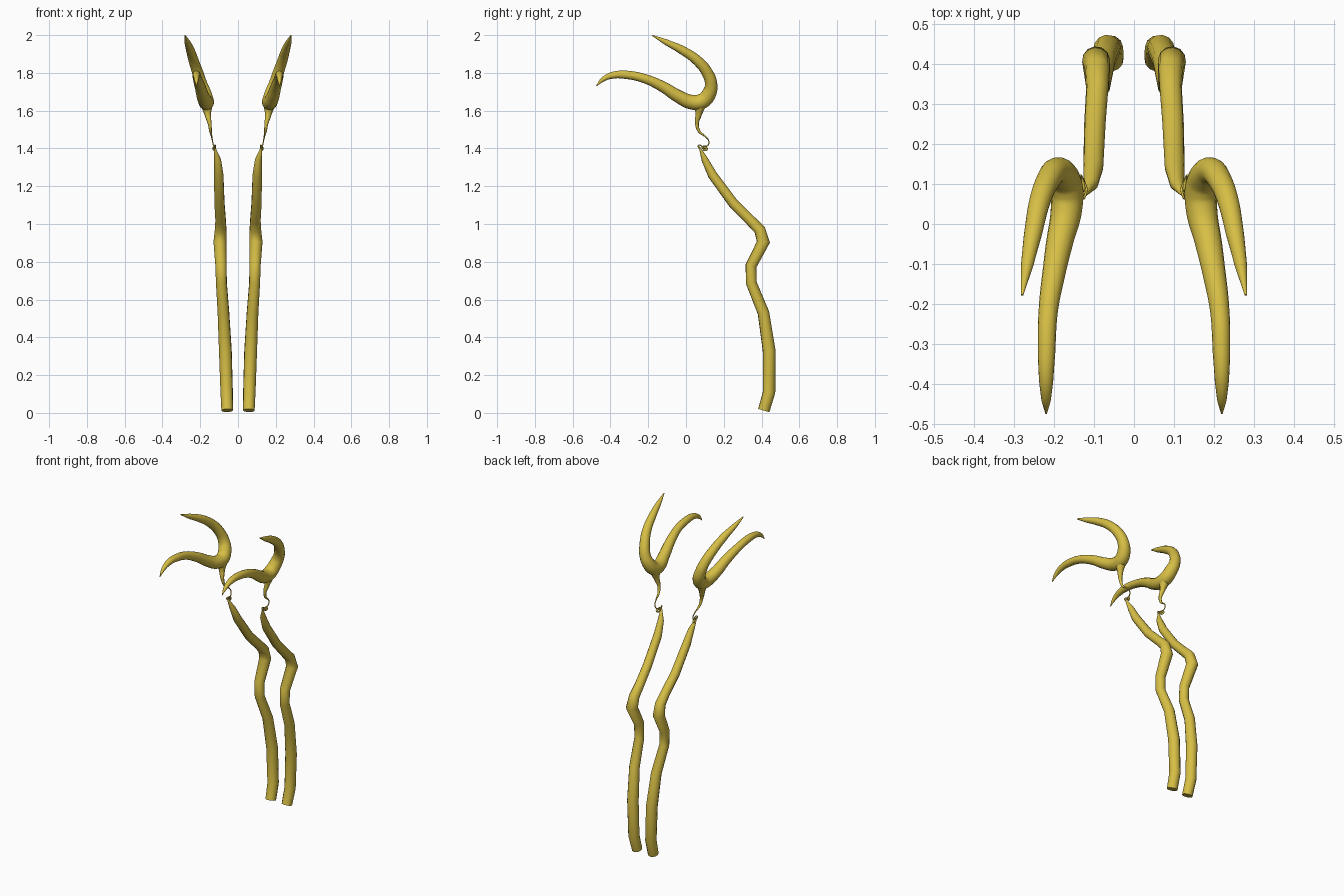
import bpy

default_cube = bpy.data.objects.get("Cube")
if default_cube:
    bpy.data.objects.remove(default_cube, do_unlink=True)


def make_material(name, colour):
    material = bpy.data.materials.new(name)
    material.use_nodes = True
    material.diffuse_color = colour
    shader = next(n for n in material.node_tree.nodes if n.type == 'BSDF_PRINCIPLED')
    shader.inputs["Base Color"].default_value = colour
    return material


def tapered_tube(name, points, side, material, smooth_path=True, sides=12):
    """Sweep a round section along (x, y, z, radius) points; side mirrors x."""
    curve = bpy.data.curves.new(name, 'CURVE')
    curve.dimensions = '3D'
    curve.bevel_depth = 1
    curve.bevel_resolution = sides // 2 - 2
    curve.resolution_u = 5
    curve.use_fill_caps = True
    spline = curve.splines.new('BEZIER' if smooth_path else 'POLY')
    knots = spline.bezier_points if smooth_path else spline.points
    knots.add(len(points) - 1)
    for knot, (x, y, z, radius) in zip(knots, points):
        if smooth_path:
            knot.co = (side * x, y, z)
            knot.handle_left_type = knot.handle_right_type = 'AUTO'
        else:
            knot.co = (side * x, y, z, 1)
        knot.radius = radius
    tube = bpy.data.objects.new(name, curve)
    bpy.context.collection.objects.link(tube)
    bpy.ops.object.select_all(action='DESELECT')
    tube.select_set(True)
    bpy.context.view_layer.objects.active = tube
    bpy.ops.object.convert(target='MESH')
    tube = bpy.context.view_layer.objects.active
    tube.data.materials.clear()
    tube.data.materials.append(material)
    bpy.ops.object.shade_smooth_by_angle(angle=0.9)
    return tube


# Kinked stalk, from the cut foot up to its thin tip
stalk = [
    (.057, .412, .013, .031), (.06, .44, .11, .033), (.067, .44, .33, .034),
    (.077, .41, .53, .031), (.088, .345, .69, .029), (.09, .345, .78, .03),
    (.095, .41, .905, .035), (.092, .39, .97, .031), (.092, .34, 1.02, .028),
    (.098, .25, 1.11, .027), (.102, .14, 1.26, .025), (.108, .1, 1.34, .018),
    (.125, .07, 1.41, .003),
]

# Thin curl that joins the stalk to the claw and swells into its root
link = [
    (.125, .07, 1.4, .003), (.125, .065, 1.415, .003), (.12, .08, 1.415, .003),
    (.125, .1, 1.39, .005), (.13, .11, 1.4, .006), (.125, .085, 1.405, .004),
    (.13, .115, 1.415, .003), (.135, .12, 1.44, .003), (.14, .1, 1.465, .004),
    (.145, .07, 1.49, .007), (.15, .058, 1.53, .01), (.16, .067, 1.58, .017),
    (.165, .075, 1.63, .032),
]

# Two-pronged claw, from the lower tip around the bend to the upper tip
claw = [
    (.22, -.475, 1.73, .002), (.22, -.44, 1.765, .012), (.22, -.39, 1.787, .018),
    (.219, -.32, 1.79, .022), (.215, -.22, 1.77, .024), (.2, -.12, 1.725, .029),
    (.185, -.04, 1.675, .034), (.17, .03, 1.645, .039), (.168, .085, 1.65, .041),
    (.178, .122, 1.69, .038), (.195, .133, 1.74, .033), (.213, .113, 1.8, .03),
    (.235, .06, 1.865, .027), (.252, -.02, 1.92, .023), (.267, -.1, 1.96, .016),
    (.28, -.178, 1.998, .003),
]

yellow = make_material("mustard yellow", (.68, .52, .06, 1))
for label, side in (("left", 1), ("right", -1)):
    tapered_tube(label + "_stalk", stalk, side, yellow, smooth_path=False)
    tapered_tube(label + "_link", link, side, yellow, sides=8)
    tapered_tube(label + "_claw", claw, side, yellow, sides=16)
